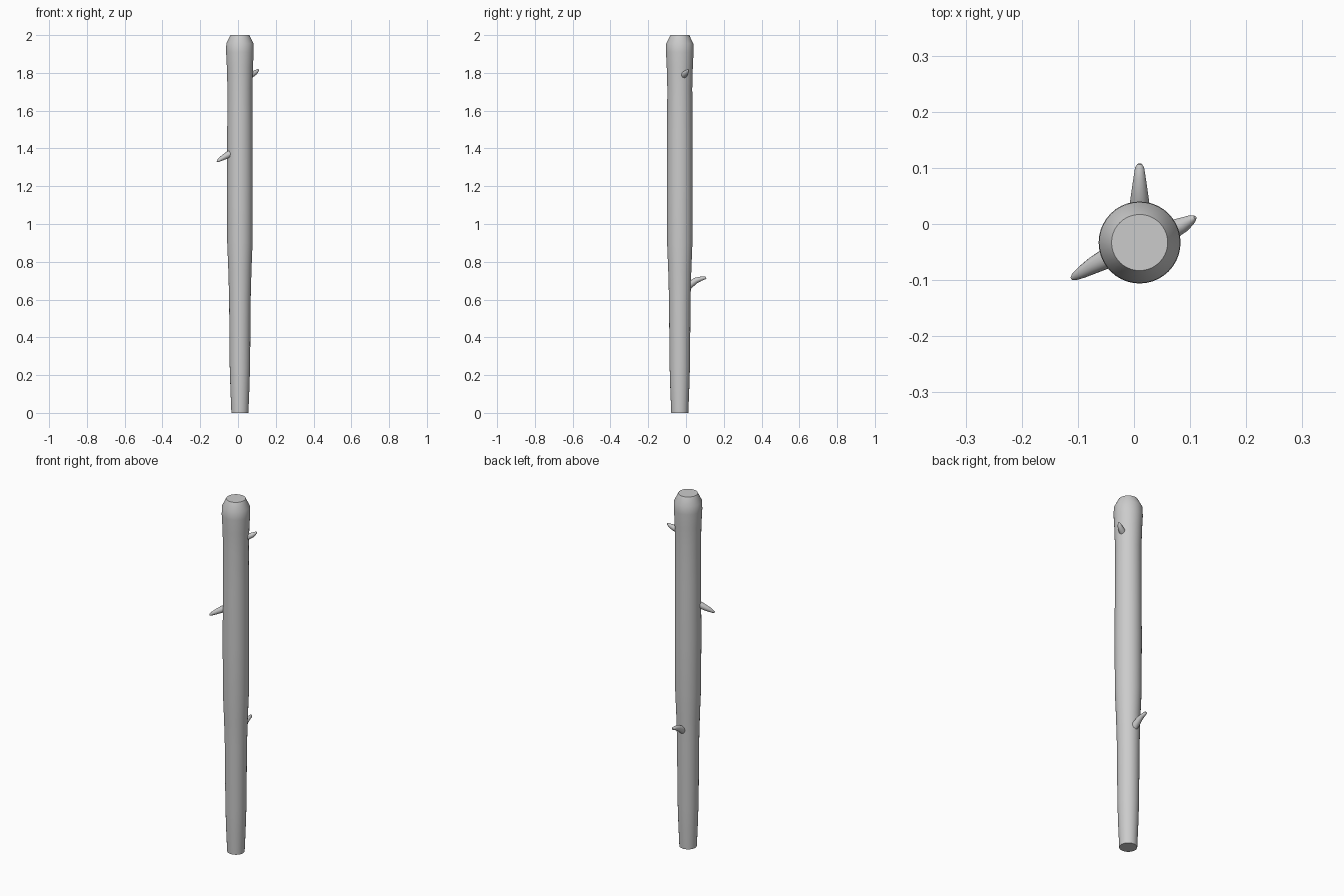
import bpy, bmesh, math
from mathutils import Vector

if "Cube" in bpy.data.objects:
    bpy.data.objects.remove(bpy.data.objects["Cube"])

CX, CY = 0.01, -0.033


def tube(name, rings, sides):
    """Skin circles (centre, radius) along a path, capped at both ends."""
    bm = bmesh.new()
    pts = [Vector(c) for c, r in rings]
    loops = []
    for i, (c, r) in enumerate(rings):
        d = pts[min(i + 1, len(pts) - 1)] - pts[max(i - 1, 0)]
        d.normalize()
        ref = Vector((1, 0, 0)) if abs(d.z) > 0.9 else Vector((0, 0, 1))
        u = ref.cross(d).normalized()
        v = d.cross(u)
        loops.append([bm.verts.new(pts[i] + r * (math.cos(a) * u + math.sin(a) * v))
                      for a in (2 * math.pi * k / sides for k in range(sides))])
    for a, b in zip(loops, loops[1:]):
        for k in range(sides):
            n = (k + 1) % sides
            bm.faces.new((a[k], a[n], b[n], b[k]))
    bm.faces.new(loops[0][::-1])
    bm.faces.new(loops[-1])
    bmesh.ops.recalc_face_normals(bm, faces=bm.faces)
    me = bpy.data.meshes.new(name)
    bm.to_mesh(me)
    bm.free()
    ob = bpy.data.objects.new(name, me)
    bpy.context.collection.objects.link(ob)
    bpy.context.view_layer.objects.active = ob
    ob.select_set(True)
    bpy.ops.object.shade_smooth_by_angle(angle=math.radians(35))
    ob.select_set(False)
    return ob


# Tapered shaft with a chamfered top
profile = [(0, .045), (.12, .05), (.25, .054), (.6, .057), (.75, .061), (.9, .067),
           (1.2, .068), (1.5, .067), (1.72, .066), (1.83, .069), (1.91, .073),
           (1.955, .072), (2.0, .05)]
tube("shaft", [((CX, CY, z), r) for z, r in profile], 40)

# Curved twig stubs
tube("back_stub", [((.01, -.01, .655), .021), ((.01, .025, .682), .019),
                   ((.01, .055, .702), .015), ((.01, .082, .711), .011),
                   ((.01, .101, .715), .008), ((.01, .107, .716), .004)], 16)
tube("left_stub", [((-.02, -.047, 1.382), .021), ((-.05, -.062, 1.368), .018),
                   ((-.073, -.074, 1.355), .015), ((-.093, -.086, 1.343), .011),
                   ((-.106, -.094, 1.334), .007), ((-.111, -.097, 1.331), .003)], 16)
tube("right_stub", [((.055, -.016, 1.784), .018), ((.075, -.007, 1.793), .016),
                    ((.09, .0, 1.801), .013), ((.101, .007, 1.81), .009),
                    ((.106, .01, 1.815), .006), ((.109, .012, 1.818), .003)], 16)
